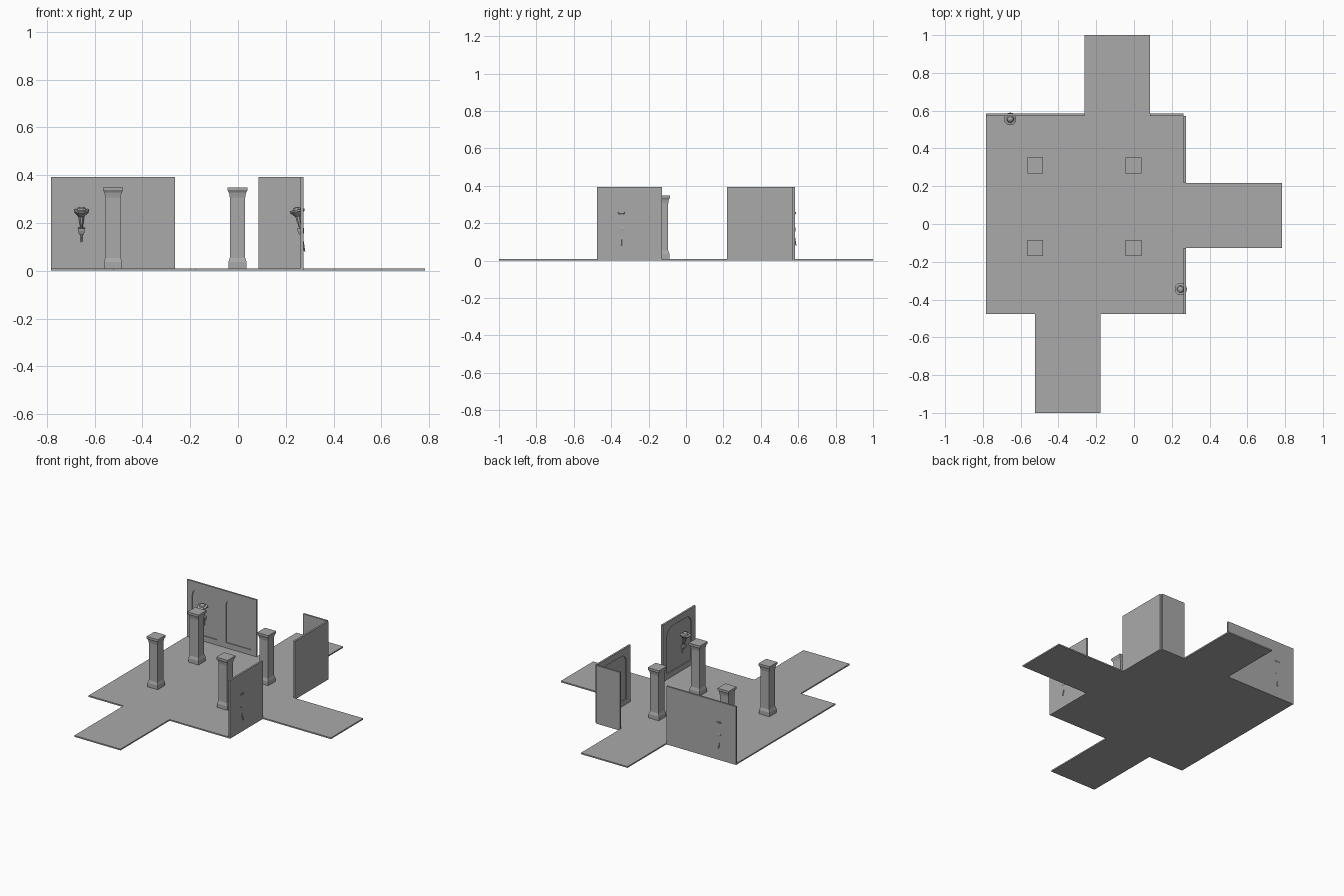
import bpy, bmesh, math
from mathutils import Matrix, Vector

if "Cube" in bpy.data.objects:
    bpy.data.objects.remove(bpy.data.objects["Cube"])

stone = bpy.data.materials.new("stone_grey")
stone.diffuse_color = (0.40, 0.40, 0.40, 1)
stone.use_nodes = True
stone.node_tree.nodes["Principled BSDF"].inputs["Base Color"].default_value = stone.diffuse_color


def make(name, bm):
    bmesh.ops.recalc_face_normals(bm, faces=bm.faces)
    me = bpy.data.meshes.new(name)
    bm.to_mesh(me)
    bm.free()
    me.materials.append(stone)
    ob = bpy.data.objects.new(name, me)
    bpy.context.collection.objects.link(ob)
    return ob


def extrude_outline(points, offset):
    """Solid from a planar outline pushed along offset."""
    bm = bmesh.new()
    face = bm.faces.new([bm.verts.new(p) for p in points])
    res = bmesh.ops.extrude_face_region(bm, geom=[face], use_keep_orig=True)
    verts = [g for g in res["geom"] if isinstance(g, bmesh.types.BMVert)]
    bmesh.ops.translate(bm, verts=verts, vec=offset)
    return bm


def loft(profile, sides, turn=0.0):
    """Stack of regular rings from (radius, height) pairs, capped."""
    bm = bmesh.new()
    rings = []
    for r, z in profile:
        rings.append([bm.verts.new((r * math.cos(turn + 2 * math.pi * i / sides),
                                    r * math.sin(turn + 2 * math.pi * i / sides), z))
                      for i in range(sides)])
    for a, b in zip(rings, rings[1:]):
        for i in range(sides):
            j = (i + 1) % sides
            bm.faces.new((a[i], a[j], b[j], b[i]))
    bm.faces.new(rings[0])
    bm.faces.new(rings[-1])
    return bm


# Floor: square hall with three corridors
X0, X1, Y0, Y1 = -0.783, 0.262, -0.476, 0.572
plan = [(X0, Y0), (-0.523, Y0), (-0.523, -1), (-0.178, -1), (-0.178, Y0), (X1, Y0),
        (X1, -0.127), (0.783, -0.127), (0.783, 0.218), (X1, 0.218), (X1, Y1),
        (0.085, Y1), (0.085, 1), (-0.263, 1), (-0.263, Y1), (X0, Y1)]
make("floor", extrude_outline([(x, y, 0) for x, y in plan], (0, 0, 0.009)))


# Walls: built along local x, room side facing -y, with sunken arched panels
WALL_H, WALL_T, SINK = 0.393, 0.012, 0.006


def wall(name, length, panels, matrix):
    outline = [(0, 0, 0), (length, 0, 0), (length, 0, WALL_H), (0, 0, WALL_H)]
    ob = make(name, extrude_outline(outline, (0, WALL_T, 0)))
    for a, b in panels:
        lo, hi, r = 0.045, 0.35, 0.055
        pts = [(a, -0.02, lo), (b, -0.02, lo)]
        for cx, start in ((b - r, 0), (a + r, 90)):
            for k in range(7):
                t = math.radians(start + 15 * k)
                pts.append((cx + r * math.cos(t), -0.02, hi - r + r * math.sin(t)))
        cutter = make("panel_cutter", extrude_outline(pts, (0, 0.02 + SINK, 0)))
        mod = ob.modifiers.new("panel", "BOOLEAN")
        mod.operation, mod.solver, mod.object = "DIFFERENCE", "EXACT", cutter
        bpy.context.view_layer.objects.active = ob
        bpy.ops.object.modifier_apply(modifier=mod.name)
        bpy.data.objects.remove(cutter)
    ob.data.transform(matrix)


def side(y):  # local x runs towards -y, room side faces -x
    return Matrix.Translation((X1, y, 0)) @ Matrix.Rotation(-math.pi / 2, 4, "Z")


wall("back_wall_left", 0.52, [(0.04, 0.227), (0.293, 0.48)], Matrix.Translation((X0, Y1, 0)))
wall("back_wall_right", 0.177, [], Matrix.Translation((0.085, Y1, 0)))
wall("side_wall_rear", 0.354, [(0.045, 0.309)], side(Y1))
wall("side_wall_front", 0.349, [(0.045, 0.304)], side(-0.127))

# Pillars: square plinth, shaft and flared capital
q = math.sqrt(2)
pillar_profile = [(0.038 * q, 0.005), (0.038 * q, 0.036), (0.032 * q, 0.054),
                  (0.032 * q, 0.305), (0.033 * q, 0.312), (0.036 * q, 0.327),
                  (0.042 * q, 0.337), (0.042 * q, 0.349)]
for x in (-0.523, -0.002):
    for y in (0.309, -0.127):
        pillar = make("pillar", loft(pillar_profile, 4, math.pi / 4))
        pillar.location = (x, y, 0)

# Torches: tilted eight-sided stem and bowl on a wall bracket
torch_profile = [(0.003, 0), (0.005, 0.075), (0.006, 0.105), (0.011, 0.135),
                 (0.013, 0.15), (0.034, 0.17), (0.034, 0.177), (0.020, 0.178),
                 (0.015, 0.186), (0.004, 0.19)]
bracket_profile = [(0.010 * q, 0.075), (0.014 * q, 0.090), (0.014 * q, 0.100)]
tilt = Matrix.Rotation(math.radians(10.5), 4, "X")
spots = {"back": ((-0.655, 0.588, 0.08), 0), "side": ((0.279, -0.345, 0.08), -math.pi / 2)}
for tag, (pos, spin) in spots.items():
    m = Matrix.Translation(pos) @ Matrix.Rotation(spin, 4, "Z") @ tilt
    make(tag + "_torch", loft(torch_profile, 8, math.pi / 8)).data.transform(m)
    make(tag + "_torch_bracket", loft(bracket_profile, 4, math.pi / 4)).data.transform(m)
